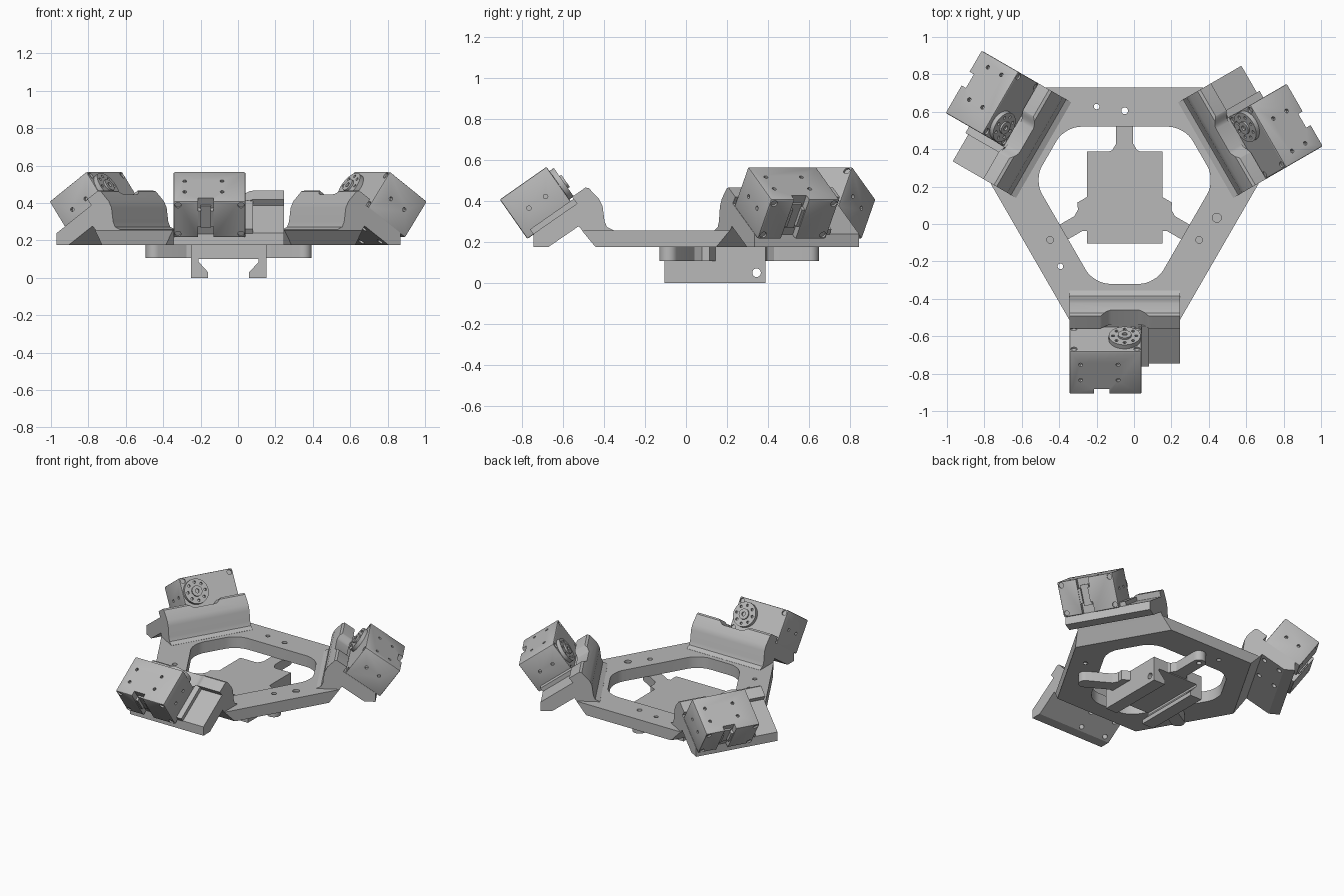
import bpy, bmesh
from math import radians, sin, cos, pi
from mathutils import Matrix, Vector

old = bpy.data.objects.get("Cube")
if old:
    bpy.data.objects.remove(old)

grey = bpy.data.materials.new("plain_grey")
grey.use_nodes = True
colour = (0.48, 0.48, 0.48, 1)
grey.diffuse_color = colour
grey.node_tree.nodes["Principled BSDF"].inputs["Base Color"].default_value = colour

PIVOT = Vector((-0.05, 0.145, 0))
TILT = Matrix.Rotation(radians(35), 4, "X")   # frame of the sloping motor shelves
X, Y, Z = Vector((1, 0, 0)), Vector((0, 1, 0)), Vector((0, 0, 1))


def loft(bm, low, high):
    """Closed solid between two matching loops."""
    a = [bm.verts.new(p) for p in low]
    b = [bm.verts.new(p) for p in high]
    n = len(a)
    bm.faces.new(a[::-1])
    bm.faces.new(b)
    for i in range(n):
        j = (i + 1) % n
        bm.faces.new((a[i], a[j], b[j], b[i]))


def box(bm, lo, hi):
    ring = [(lo[0], lo[1]), (hi[0], lo[1]), (hi[0], hi[1]), (lo[0], hi[1])]
    loft(bm, [(x, y, lo[2]) for x, y in ring], [(x, y, hi[2]) for x, y in ring])


def cyl(bm, centre, r, length, axis=Z, n=20):
    m = Matrix.Translation(centre) @ Z.rotation_difference(axis).to_matrix().to_4x4()
    bmesh.ops.create_cone(bm, cap_ends=True, segments=n, radius1=r, radius2=r,
                          depth=length, matrix=m)


def make(name, bm, matrix=None):
    if matrix:
        bm.transform(matrix)
    bmesh.ops.recalc_face_normals(bm, faces=bm.faces)
    me = bpy.data.meshes.new(name)
    bm.to_mesh(me)
    bm.free()
    me.materials.append(grey)
    ob = bpy.data.objects.new(name, me)
    bpy.context.collection.objects.link(ob)
    return ob


def cut(ob, bm, matrix=None):
    """Subtract the solids in bm and bake the result."""
    tool = make("cutter", bm, matrix)
    mod = ob.modifiers.new("cut", "BOOLEAN")
    mod.operation, mod.solver, mod.object = "DIFFERENCE", "EXACT", tool
    deps = bpy.context.evaluated_depsgraph_get()
    deps.update()
    me = bpy.data.meshes.new_from_object(ob.evaluated_get(deps))
    ob.modifiers.clear()
    ob.data = me
    bpy.data.objects.remove(tool)


def smooth(ob):
    bpy.ops.object.select_all(action="DESELECT")
    ob.select_set(True)
    bpy.context.view_layer.objects.active = ob
    bpy.ops.object.shade_smooth_by_angle(angle=radians(30))


def spin(k):
    return Matrix.Rotation(radians(120 * k), 4, "Z")


def hexagon(side, corner, z):
    """Triangle with cut corners: distances to its long and short edges."""
    pts = []
    for i in range(6):
        a, b = radians(30 + 60 * i), radians(90 + 60 * i)
        da, db = (corner, side) if i % 2 == 0 else (side, corner)
        det = sin(b - a)
        pts.append(Vector(((da * sin(b) - db * sin(a)) / det,
                           (db * cos(a) - da * cos(b)) / det, z)))
    return pts


AT_PIVOT = Matrix.Translation(PIVOT)

# Base plate with sloped corner ends
bm = bmesh.new()
loft(bm, hexagon(0.585, 0.588, 0.176), hexagon(0.585, 0.655, 0.257))
plate = make("base_plate", bm, AT_PIVOT)

# Rounded central opening and the screw holes
bm = bmesh.new()
loft(bm, hexagon(0.375, 0.465, 0.1), hexagon(0.375, 0.465, 0.3))
upright = [e for e in bm.edges if abs(e.verts[0].co.z - e.verts[1].co.z) > 0.1]
bmesh.ops.bevel(bm, geom=upright, offset=0.085, segments=8, profile=0.5, affect="EDGES")
for k in range(3):
    cyl(bm, spin(k) @ Vector((-0.15, 0.483, 0.2)), 0.015, 0.3)
    cyl(bm, spin(k) @ Vector((-0.15, 0.483, 0.257)), 0.024, 0.03)
    cyl(bm, spin(k) @ Vector((0, 0.46, 0.2)), 0.018, 0.3)
cut(plate, bm, AT_PIVOT)
smooth(plate)

# Slotted rail clamp under the plate
half = [(0.2025, 0.176), (0.2025, 0), (0.11, 0), (0.11, 0.03), (0.16, 0.085), (0.16, 0.1)]
outline = half + [(-x, z) for x, z in half[::-1]]
bm = bmesh.new()
loft(bm, [(x, -0.25, z) for x, z in outline], [(x, 0.243, z) for x, z in outline])
clamp = make("rail_clamp", bm, AT_PIVOT)
bm = bmesh.new()
cyl(bm, (0, 0.2, 0.05), 0.021, 1, X)
cut(clamp, bm, AT_PIVOT)
smooth(clamp)

# Three arms from the clamp to the plate
outline = [(-0.1, 0.15), (0.1, 0.15), (0.1, 0.235), (0.066, 0.25), (0.045, 0.285)]
outline += [(0.045 * cos(pi * i / 12), 0.46 + 0.045 * sin(pi * i / 12)) for i in range(13)]
outline += [(-0.045, 0.285), (-0.066, 0.25), (-0.1, 0.235)]
for k in range(3):
    bm = bmesh.new()
    loft(bm, [(x, y, 0.106) for x, y in outline], [(x, y, 0.176) for x, y in outline])
    arm = make(f"clamp_arm_{k + 1}", bm, AT_PIVOT @ spin(k))
    bm = bmesh.new()
    cyl(bm, (0, 0.46, 0.14), 0.018, 0.3)
    cut(arm, bm, AT_PIVOT @ spin(k))
    smooth(arm)

# Motor mount: sloping shelf with a low end wall, side profile in y and z
profile = [(-0.746, 0.176), (-0.746, 0.24), (-0.533, 0.388), (-0.558, 0.42),
           (-0.492, 0.466), (-0.475, 0.463), (-0.425, 0.41), (-0.408, 0.375),
           (-0.398, 0.3), (-0.386, 0.273), (-0.355, 0.258), (-0.355, 0.2),
           (-0.457, 0.2), (-0.525, 0.277), (-0.672, 0.176)]
bm = bmesh.new()
loft(bm, [(-0.295, y, z) for y, z in profile], [(0.295, y, z) for y, z in profile])
mount = make("motor_mount", bm)

# Dip in the wall under the output disc, and bolt holes through the shelf
dip = [(-0.15, 0.75), (-0.15, 0.67)]
dip += [(-0.14 + 0.07 * i / 6, 0.648 + 0.018 * cos(pi * i / 6)) for i in range(7)]
dip += [(-x, v) for x, v in dip[::-1]]
bm = bmesh.new()
loft(bm, [(x, -0.3, v) for x, v in dip], [(x, 0.1, v) for x, v in dip])
for x in (-0.245, -0.045):
    for u in (-0.42, -0.3):
        cyl(bm, (x, u, 0.56), 0.017, 0.15)
cut(mount, bm, TILT)
smooth(mount)

# Raised rib beside the motor
bm = bmesh.new()
box(bm, (0.09, -0.475, 0.6), (0.13, -0.21, 0.652))
rib = make("shelf_rib", bm, TILT)

# Motor body, in the tilted frame
X0, X1, U0, U1, V0, V1 = -0.295, 0.09, -0.512, -0.233, 0.621, 0.856
bm = bmesh.new()
box(bm, (X0, U0, V0), (X1, U1, V1))
bmesh.ops.bevel(bm, geom=bm.edges[:], offset=0.007, segments=2, profile=0.5, affect="EDGES")
body = make("motor_body", bm, TILT)

# Cable groove, corner screw recesses and mounting holes
bm = bmesh.new()
box(bm, (-0.165, U0 - 0.1, V0 - 0.1), (-0.08, U0 + 0.036, V1 + 0.1))
for x in (X0 + 0.024, X1 - 0.024):
    for v in (V0 + 0.024, V1 - 0.024):
        cyl(bm, (x, U0, v), 0.017, 0.02, Y)
        cyl(bm, (x, U1, v), 0.017, 0.02, Y)
for u in (-0.42, -0.32):
    for x in (-0.235, -0.035):
        cyl(bm, (x, u, V1), 0.011, 0.04, Z, 12)
    for x in (X0, X1):
        cyl(bm, (x, u, 0.74), 0.011, 0.04, X, 12)
cut(body, bm, TILT)
smooth(body)

# Cable sockets inside the groove
bm = bmesh.new()
for s in (-1, 1):
    x = -0.1225 + s * 0.034
    box(bm, (x - 0.009, U0 + 0.006, 0.69), (x + 0.009, U0 + 0.04, 0.79))
box(bm, (-0.15, U0 + 0.025, 0.67), (-0.095, U0 + 0.04, 0.81))
socket = make("cable_socket", bm, TILT)

# Output disc with its ring of holes and hub
HV = 0.746
bm = bmesh.new()
cyl(bm, (0, U1 + 0.008, HV), 0.085, 0.036, Y, 40)
disc = make("output_disc", bm, TILT)
bm = bmesh.new()
for i in range(8):
    a = pi * i / 4
    cyl(bm, (0.062 * cos(a), U1 + 0.026, HV + 0.062 * sin(a)), 0.009, 0.03, Y, 12)
cut(disc, bm, TILT)
smooth(disc)
bm = bmesh.new()
cyl(bm, (0, U1 + 0.02, HV), 0.036, 0.034, Y, 28)
hub = make("disc_hub", bm, TILT)
bm = bmesh.new()
cyl(bm, (0, U1 + 0.04, HV), 0.014, 0.03, Y)
cut(hub, bm, TILT)
smooth(hub)

# Repeat the motor station around the plate
for ob in (mount, rib, body, socket, disc, hub):
    name = ob.name
    for k, place in enumerate(("front", "left", "right")):
        item = ob if k == 0 else ob.copy()
        if k:
            bpy.context.collection.objects.link(item)
        item.name = f"{place}_{name}"
        item.matrix_world = AT_PIVOT @ spin(k) @ Matrix.Translation((0, -PIVOT.y, 0))
